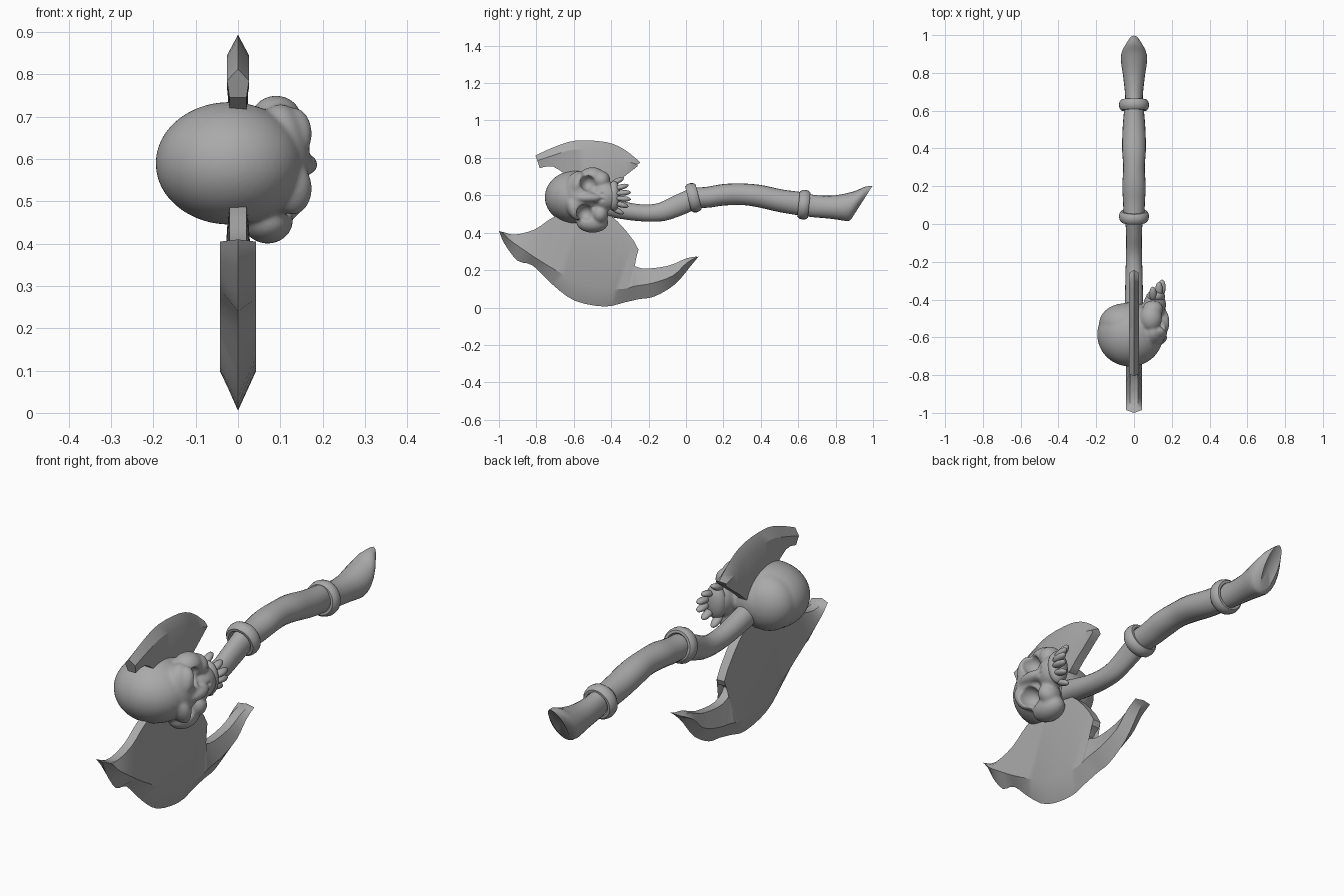
import bpy, bmesh, math
from mathutils import Matrix, Vector

if "Cube" in bpy.data.objects:
    bpy.data.objects.remove(bpy.data.objects["Cube"])

grey = bpy.data.materials.new("dull grey")
grey.diffuse_color = (0.4, 0.4, 0.4, 1)
grey.use_nodes = True
grey.node_tree.nodes["Principled BSDF"].inputs["Base Color"].default_value = grey.diffuse_color


def finish(name, bm, angle=40):
    bmesh.ops.remove_doubles(bm, verts=bm.verts, dist=0.0005)
    bmesh.ops.recalc_face_normals(bm, faces=bm.faces)
    me = bpy.data.meshes.new(name)
    bm.to_mesh(me)
    bm.free()
    me.materials.append(grey)
    ob = bpy.data.objects.new(name, me)
    bpy.context.collection.objects.link(ob)
    bpy.ops.object.select_all(action='DESELECT')
    ob.select_set(True)
    bpy.context.view_layer.objects.active = ob
    bpy.ops.object.shade_smooth_by_angle(angle=math.radians(angle))
    return ob


def spline(rows, n):
    """Catmull-Rom interpolation of rows of numbers."""
    out = []
    for i in range(len(rows) - 1):
        a, b, c, d = (rows[max(0, min(len(rows) - 1, i + k))] for k in (-1, 0, 1, 2))
        for s in range(n):
            t = s / n
            out.append([0.5 * (2 * q + (r - p) * t + (2 * p - 5 * q + 4 * r - u) * t * t
                               + (3 * q - p - 3 * r + u) * t ** 3)
                        for p, q, r, u in zip(a, b, c, d)])
    return out + [list(rows[-1])]


def loft(bm, rings):
    loops = [[bm.verts.new(p) for p in ring] for ring in rings]
    n = len(loops[0])
    for a, b in zip(loops, loops[1:]):
        for i in range(n):
            bm.faces.new((a[i], a[(i + 1) % n], b[(i + 1) % n], b[i]))
    return loops


def blade(name, rows, w_ridge, w_back, n=3):
    """Each row: cutting edge, bevel ridge and back as (y, z) pairs."""
    bm = bmesh.new()
    rings = [[(0, ey, ez), (w_ridge, ry, rz), (w_back, by, bz),
              (-w_back, by, bz), (-w_ridge, ry, rz)]
             for ey, ez, ry, rz, by, bz in spline(rows, n)]
    loops = loft(bm, rings)
    bm.faces.new(loops[0])
    bm.faces.new(loops[-1])
    return finish(name, bm, 30)


# Large lower blade
blade("lower_blade", [
    (-1.0, .41, -.985, .405, -.98, .405),
    (-.97, .34, -.94, .36, -.917, .39),
    (-.90, .25, -.87, .31, -.81, .417),
    (-.82, .225, -.78, .25, -.714, .48),
    (-.714, .123, -.68, .19, -.60, .52),
    (-.596, .037, -.57, .13, -.48, .53),
    (-.436, .005, -.42, .10, -.366, .46),
    (-.33, .027, -.33, .10, -.254, .31),
    (-.25, .045, -.27, .115, -.307, .255),
    (-.168, .059, -.18, .13, -.24, .21),
    (-.06, .123, -.07, .17, -.10, .222),
    (.019, .214, .0, .235, .0, .262),
    (.067, .273, .06, .27, .06, .273)], .042, .02)

# Small upper blade
blade("upper_blade", [
    (-.805, .813, -.795, .785, -.782, .745),
    (-.70, .86, -.69, .82, -.71, .753),
    (-.59, .892, -.59, .845, -.61, .69),
    (-.43, .885, -.44, .835, -.45, .62),
    (-.33, .845, -.36, .795, -.37, .67),
    (-.243, .775, -.26, .765, -.26, .755)], .026, .02)


def shaft(name, rows, n=4, sides=20, dent=0.0):
    """Each row: top (y, z), bottom (y, z) and half width."""
    bm = bmesh.new()
    rings = []
    for ty, tz, by, bz, rx in spline(rows, n):
        top, bot = Vector((0, ty, tz)), Vector((0, by, bz))
        mid, up = (top + bot) / 2, (top - bot) / 2
        rings.append([mid + up * math.cos(a) + Vector((rx * math.sin(a), 0, 0))
                      for a in (2 * math.pi * i / sides for i in range(sides))])
    loops = loft(bm, rings)
    for loop, dy in ((loops[0], 0), (loops[-1], -dent)):
        c = sum((v.co for v in loop), Vector()) / sides + Vector((0, dy, 0))
        cv = bm.verts.new(c)
        for i in range(sides):
            bm.faces.new((loop[i], loop[(i + 1) % sides], cv))
    return finish(name, bm)


# Curved neck between skull and grip
shaft("neck", [
    (-.52, .62, -.54, .51, .05), (-.30, .56, -.31, .468, .046),
    (-.17, .553, -.14, .46, .042), (-.07, .595, -.03, .49, .042),
    (.03, .64, .06, .53, .048)])
# Grip with slight swellings
shaft("grip", [
    (.03, .64, .05, .53, .055), (.11, .645, .13, .535, .058),
    (.20, .66, .20, .545, .062), (.30, .663, .30, .548, .057),
    (.40, .655, .39, .535, .063), (.52, .63, .50, .51, .06),
    (.64, .615, .62, .49, .05)])
# Flared pommel with a slanted hollow end
shaft("pommel", [
    (.63, .615, .62, .49, .045), (.70, .60, .69, .482, .048),
    (.80, .60, .77, .475, .058), (.90, .622, .84, .465, .07),
    (.955, .645, .868, .462, .062), (.997, .65, .885, .475, .036)], dent=.02)


def collar(name, y, z, tilt):
    bm = bmesh.new()
    rings = []
    for i in range(25):
        a = 2 * math.pi * i / 24
        ring = []
        for j in range(10):
            b = 2 * math.pi * j / 10
            r = .062 + .018 * math.cos(b)
            ring.append(Vector((r * math.sin(a), .03 * math.sin(b), r * math.cos(a))))
        rings.append(ring)
    loft(bm, rings)
    bm.transform(Matrix.Translation((0, y, z)) @ Matrix.Rotation(tilt, 4, 'X'))
    return finish(name, bm)


collar("front_collar", .04, .587, math.radians(14))
collar("rear_collar", .63, .55, math.radians(-6))


def ellipsoids(bm, items, subdiv=4):
    for c, r, *rot in items:
        m = Matrix.Translation(c)
        if rot:
            m = m @ Matrix.Rotation(rot[0], 4, 'X')
        bmesh.ops.create_icosphere(bm, subdivisions=subdiv, radius=1,
                                   matrix=m @ Matrix.Diagonal((*r, 1)))


# Skull: cranium, brow, cheekbones, nose bridge and upper jaw fused together
bm = bmesh.new()
ellipsoids(bm, [
    ((-.02, -.585, .59), (.175, .17, .145)),
    ((-.05, -.53, .59), (.135, .11, .13)),
    ((.10, -.57, .60), (.07, .085, .13)),
    ((.13, -.58, .66), (.045, .035, .065), -.35),
    ((.13, -.60, .53), (.045, .035, .065), .35),
    ((.09, -.50, .695), (.06, .07, .055)),
    ((.07, -.50, .455), (.06, .085, .055)),
    ((.10, -.45, .68), (.055, .045, .05)),
    ((.10, -.46, .50), (.055, .045, .05)),
    ((.155, -.52, .587), (.033, .07, .026)),
    ((.11, -.43, .595), (.06, .075, .075))])
skull = finish("skull", bm)

# Cutter for the eye sockets and nose hole
bm = bmesh.new()
ellipsoids(bm, [
    ((.165, -.525, .665), (.065, .042, .045)),
    ((.155, -.54, .505), (.065, .046, .048)),
    ((.19, -.452, .607), (.035, .026, .011), -.25),
    ((.19, -.452, .575), (.035, .026, .011), .25)], 3)
cutter = finish("socket_cutter", bm)
cutter.hide_render = True
cutter.hide_viewport = True
cutter.display_type = 'WIRE'


def remesh(size):
    m = skull.modifiers.new("fuse", 'REMESH')
    m.mode, m.voxel_size, m.use_smooth_shade = 'VOXEL', size, True


remesh(.007)
cut = skull.modifiers.new("sockets", 'BOOLEAN')
cut.operation, cut.object = 'DIFFERENCE', cutter
remesh(.006)
soft = skull.modifiers.new("soften", 'SMOOTH')
soft.factor, soft.iterations = .5, 5

# Row of six fanned teeth
bm = bmesh.new()
for k in range(6):
    t = (k - 2.5) / 2.5
    x = .15 - .05 * t * t
    z = .597 + .078 * t
    y = -.335 - .035 * t * t
    ellipsoids(bm, [((x, y, z), (.02, .043, .015), .45 * t)], 2)
finish("teeth", bm, 60)

# Gum ridge that carries the teeth
bm = bmesh.new()
ellipsoids(bm, [((.115, -.385, .597), (.05, .035, .08))], 3)
finish("gum_ridge", bm, 60)
